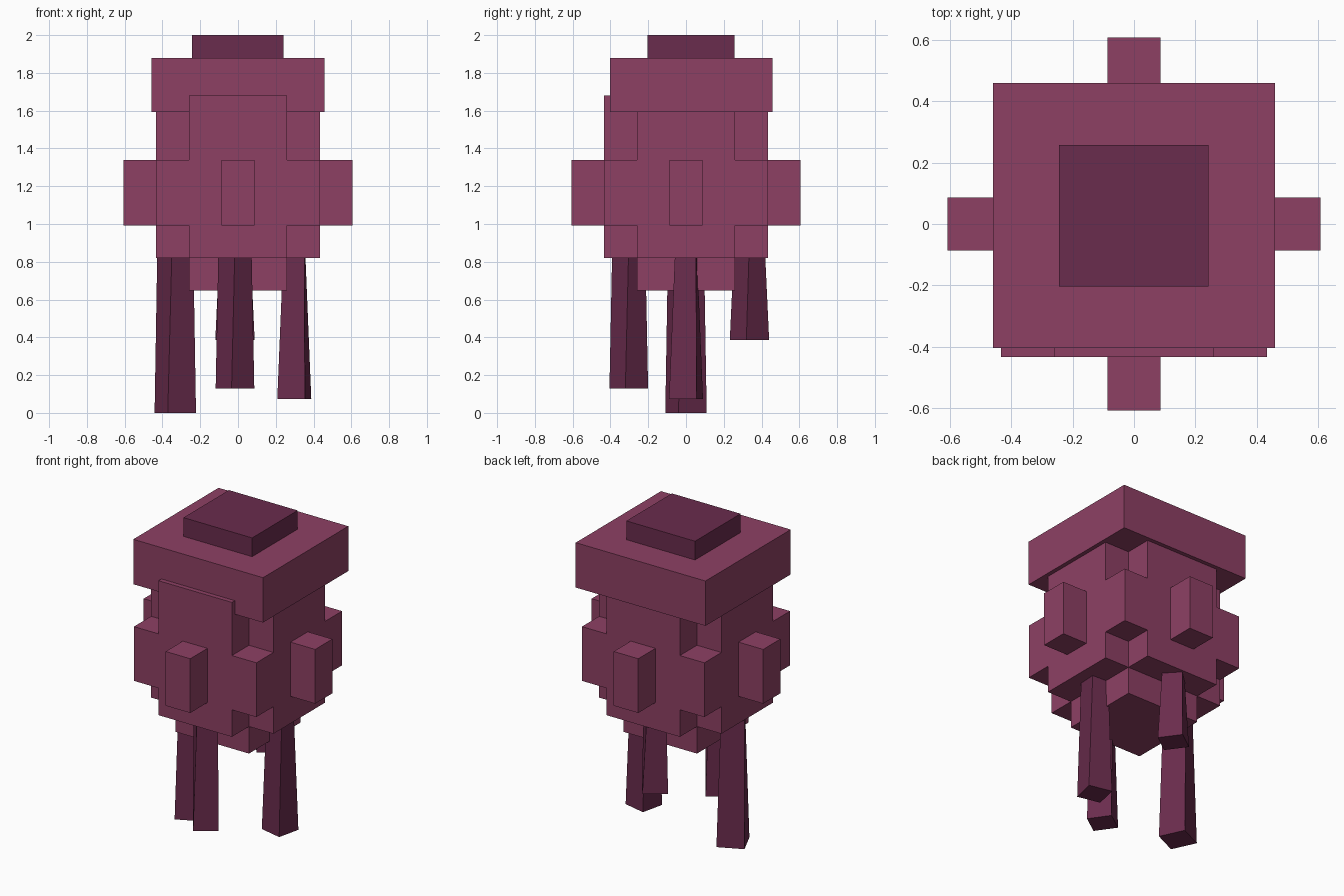
import bpy, bmesh, math

if "Cube" in bpy.data.objects:
    bpy.data.objects.remove(bpy.data.objects["Cube"])


def material(name, rgb):
    m = bpy.data.materials.new(name)
    m.diffuse_color = (*rgb, 1.0)
    m.use_nodes = True
    m.node_tree.nodes["Principled BSDF"].inputs["Base Color"].default_value = m.diffuse_color
    return m


PLUM = material("plum", (0.270, 0.051, 0.127))
DARK = material("dark plum", (0.144, 0.025, 0.074))


def loft(name, bottom, top, z0, z1, mat):
    """Closed solid between two outlines with the same point count."""
    bm = bmesh.new()
    lo = [bm.verts.new((x, y, z0)) for x, y in bottom]
    hi = [bm.verts.new((x, y, z1)) for x, y in top]
    n = len(lo)
    bm.faces.new(lo[::-1])
    bm.faces.new(hi)
    for i in range(n):
        j = (i + 1) % n
        bm.faces.new((lo[i], lo[j], hi[j], hi[i]))
    bmesh.ops.recalc_face_normals(bm, faces=bm.faces)
    me = bpy.data.meshes.new(name)
    bm.to_mesh(me)
    bm.free()
    me.materials.append(mat)
    ob = bpy.data.objects.new(name, me)
    bpy.context.collection.objects.link(ob)
    return ob


def four_fold(quarter):
    """Repeat a quarter outline around the z axis."""
    pts = []
    for _ in range(4):
        pts += quarter
        quarter = [(-y, x) for x, y in quarter]
    return pts


def rect(x0, x1, y0, y1):
    return [(x0, y0), (x1, y0), (x1, y1), (x0, y1)]


def turned_square(cx, cy, side, deg):
    r = side / math.sqrt(2)
    return [(cx + r * math.cos(math.radians(deg + 45 + 90 * k)),
             cy + r * math.sin(math.radians(deg + 45 + 90 * k))) for k in range(4)]


# Blocky round body, in stacked layers
A, B, C, D = 0.087, 0.26, 0.433, 0.607
square = four_fold([(B, B)])
plus = four_fold([(C, -B), (C, B), (B, B)])
nubbed = four_fold([(C, -A), (D, -A), (D, A), (C, A), (C, C)])
for name, outline, z0, z1 in [
    ("body_bottom", square, 0.647, 0.82),
    ("body_lower", plus, 0.82, 0.993),
    ("body_middle_with_nubs", nubbed, 0.993, 1.34),
    ("body_upper", plus, 1.34, 1.68),
]:
    loft(name, outline, outline, z0, z1, PLUM)

# Cap and its raised top
brim = rect(-0.459, 0.459, -0.403, 0.459)
loft("cap", brim, brim, 1.593, 1.88, PLUM)
crown = rect(-0.244, 0.242, -0.203, 0.257)
loft("cap_top", crown, crown, 1.88, 2.0, DARK)

# Twisted, flared legs: centre, foot height, foot side and turn, top side and turn
for name, x, y, foot, s0, a0, s1, a1 in [
    ("left_leg", -0.332, 0.0, 0.0, 0.165, 25, 0.138, 34),
    ("right_leg", 0.298, 0.0, 0.073, 0.150, -13, 0.112, -3),
    ("front_leg", -0.016, -0.303, 0.128, 0.147, 35, 0.125, 44),
    ("back_leg", -0.016, 0.336, 0.387, 0.149, 36, 0.118, 43),
]:
    loft(name, turned_square(x, y, s0, a0), turned_square(x, y, s1, a1),
         foot, 0.83, DARK)
